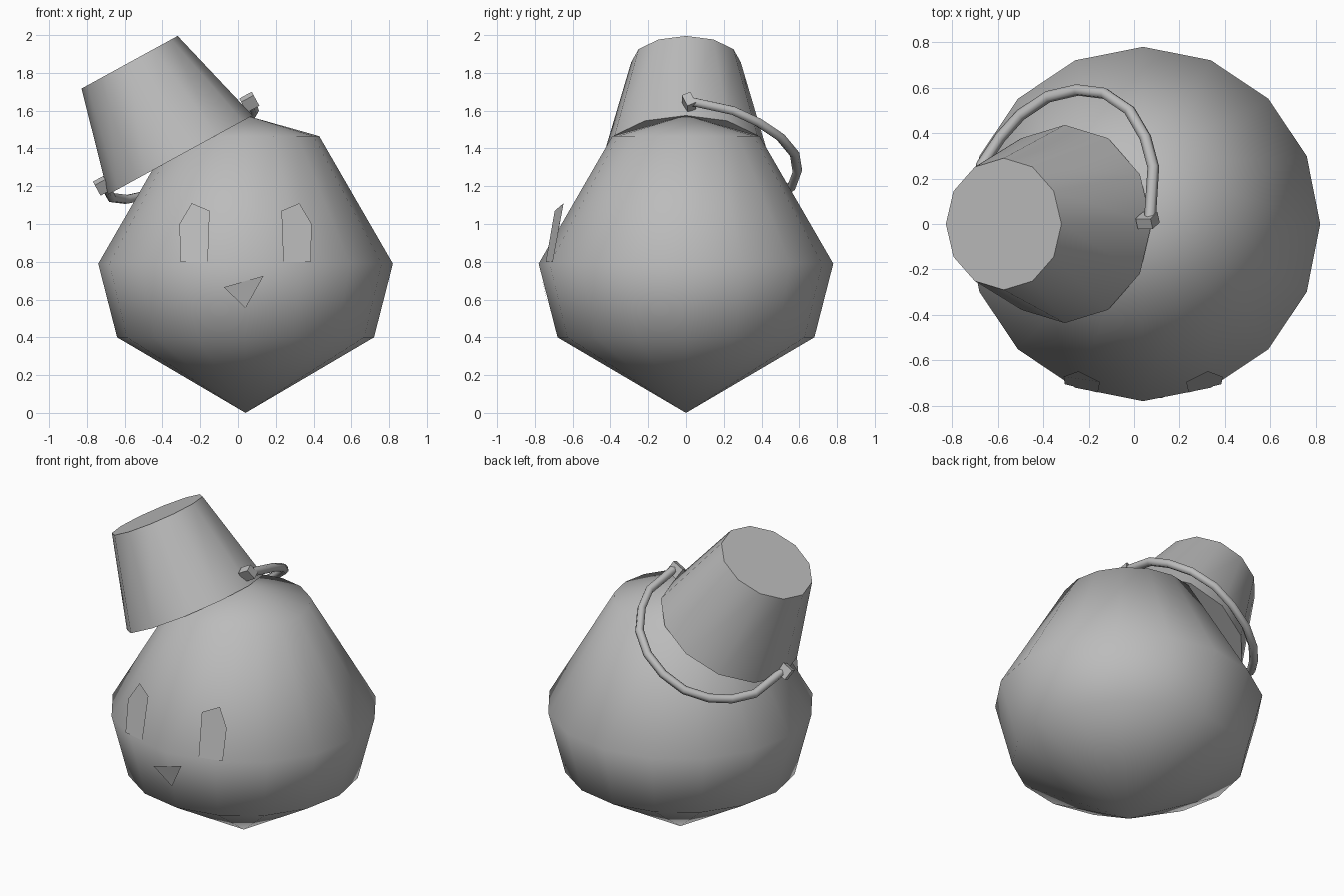
import bpy, bmesh
from math import pi, sin, cos, radians
from mathutils import Matrix, Vector

cube = bpy.data.objects.get("Cube")
if cube:
    bpy.data.objects.remove(cube)

GREY = (0.5, 0.5, 0.5, 1)
grey = bpy.data.materials.new("grey clay")
grey.diffuse_color = GREY
grey.use_nodes = True
grey.node_tree.nodes["Principled BSDF"].inputs["Base Color"].default_value = GREY

CX = 0.04  # centre line of the head


def add(name, bm, smooth=None):
    """Turn a bmesh into a named object, smoothing edges below an angle."""
    bmesh.ops.recalc_face_normals(bm, faces=bm.faces)
    mesh = bpy.data.meshes.new(name)
    bm.to_mesh(mesh)
    bm.free()
    mesh.materials.append(grey)
    obj = bpy.data.objects.new(name, mesh)
    bpy.context.collection.objects.link(obj)
    if smooth:
        bpy.ops.object.select_all(action='DESELECT')
        obj.select_set(True)
        bpy.context.view_layer.objects.active = obj
        bpy.ops.object.shade_smooth_by_angle(angle=radians(smooth))
    return obj


def lathe(rings, sides):
    """Closed solid from (radius, height) rings; radius 0 makes a tip."""
    bm = bmesh.new()
    loops = []
    for r, z in rings:
        n = sides if r else 1
        loops.append([bm.verts.new((r * cos(2 * pi * i / sides), r * sin(2 * pi * i / sides), z))
                      for i in range(n)])
    for a, b in zip(loops, loops[1:]):
        for i in range(sides):
            j = (i + 1) % sides
            corners = [a[i % len(a)], a[j % len(a)], b[j % len(b)], b[i % len(b)]]
            bm.faces.new(list(dict.fromkeys(corners)))
    for loop in (loops[0], loops[-1]):
        if len(loop) > 1:
            bm.faces.new(loop)
    return bm


def plate(name, points):
    """Single flat face."""
    bm = bmesh.new()
    bm.faces.new([bm.verts.new(p) for p in points])
    obj = add(name, bm)
    if obj.data.polygons[0].normal.y > 0:
        obj.data.flip_normals()


# Head: faceted pear shape
head = lathe([(0, 0), (0.68, 0.4), (0.78, 0.79), (0.39, 1.465), (0, 1.575)], 16)
head.transform(Matrix.Translation((CX, 0, 0)))
add("head", head, 80)

# Bucket hat: tapered, tipped to the right
hat = lathe([(0.436, 0), (0.29, 0.56)], 12)
hat.transform(Matrix.Translation((-0.305, 0, 1.365)) @ Matrix.Rotation(radians(-28.7), 4, 'Y'))
add("bucket_hat", hat, 40)

# Eyes: mirrored slabs standing just off the face
eye = [(0.2, -0.742, 0.8), (0.19, -0.695, 1.07), (0.285, -0.648, 1.11),
       (0.35, -0.672, 1.0), (0.345, -0.705, 0.8)]
for side, name in ((1, "left_eye"), (-1, "right_eye")):
    plate(name, [(CX + side * x, y, z) for x, y, z in eye])

# Nose: lopsided triangle
plate("nose", [(-0.075, -0.752, 0.665), (0.135, -0.767, 0.725), (0.04, -0.727, 0.555)])

# Handle: bent tube swung behind the hat
start, end = Vector((0.07, 0.02, 1.65)), Vector((-0.7, 0.2, 1.19))
path = [start, (0.085, 0.25, 1.6), (0.05, 0.38, 1.54), (-0.02, 0.5, 1.46), (-0.13, 0.575, 1.37),
        (-0.25, 0.59, 1.28), (-0.38, 0.56, 1.2), (-0.5, 0.48, 1.15), (-0.59, 0.38, 1.13),
        (-0.67, 0.26, 1.14), (-0.7, 0.02, 1.2)]
curve = bpy.data.curves.new("handle", 'CURVE')
curve.dimensions = '3D'
curve.bevel_depth = 0.026
curve.bevel_resolution = 1
curve.use_fill_caps = True
spline = curve.splines.new('POLY')
spline.points.add(len(path) - 1)
for point, p in zip(spline.points, path):
    point.co = (*p, 1)
spline.use_smooth = True
curve.materials.append(grey)
bpy.context.collection.objects.link(bpy.data.objects.new("handle", curve))

# Handle pivots: small tilted blocks on either side of the rim
for name, spot in (("left_pivot", (0.06, 0.015, 1.645)), ("right_pivot", (-0.715, 0.015, 1.205))):
    bm = bmesh.new()
    bmesh.ops.create_cube(bm, size=1)
    bm.transform(Matrix.Translation(spot) @ Matrix.Rotation(radians(-28.7), 4, 'Y')
                 @ Matrix.Rotation(radians(25), 4, 'X') @ Matrix.Diagonal((0.075, 0.05, 0.07, 1)))
    add(name, bm)
